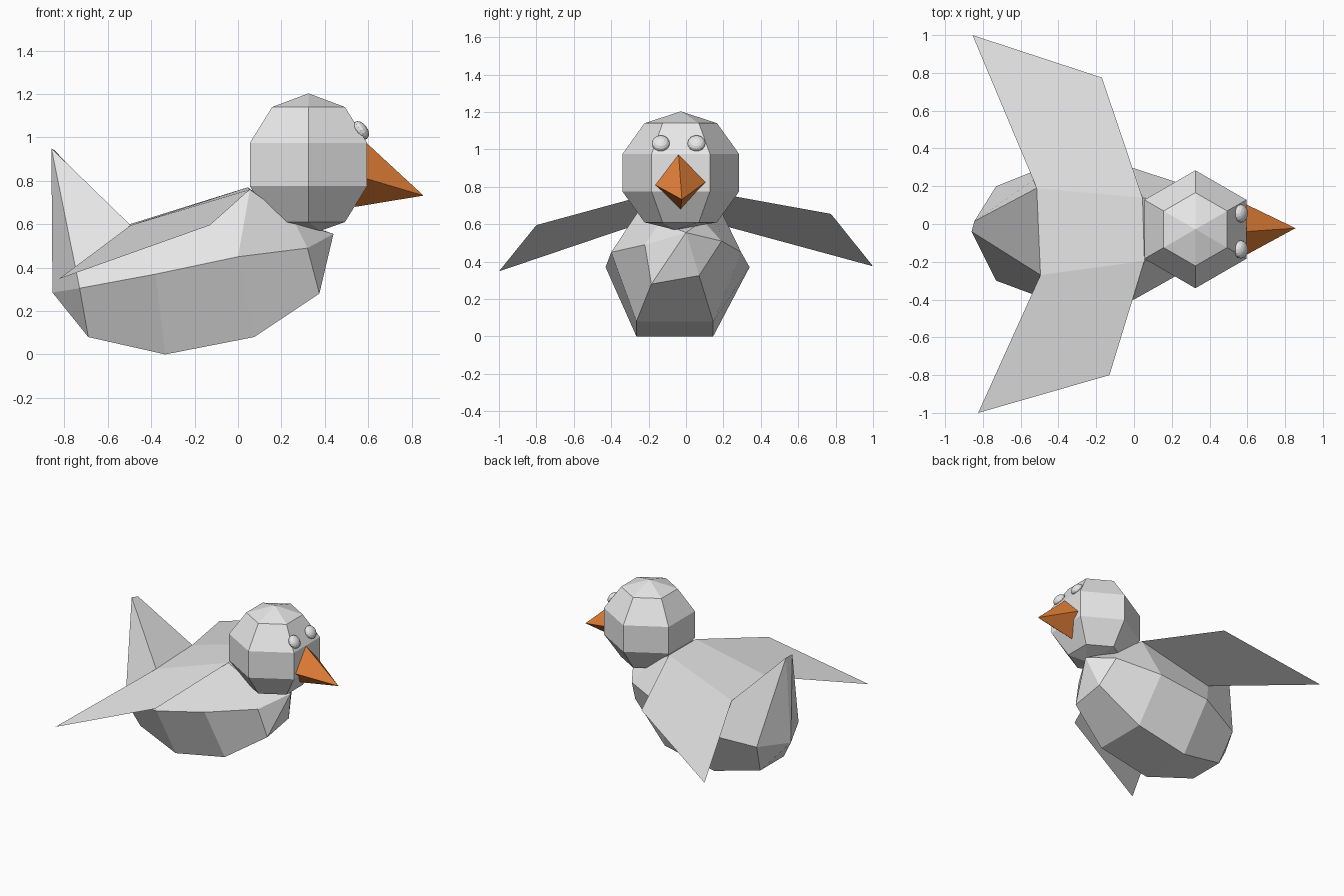
import bpy, bmesh, math
from mathutils import Matrix, Vector

if "Cube" in bpy.data.objects:
    bpy.data.objects.remove(bpy.data.objects["Cube"])


def material(name, rgb):
    m = bpy.data.materials.new(name)
    m.diffuse_color = (*rgb, 1)
    m.use_nodes = True
    m.node_tree.nodes["Principled BSDF"].inputs["Base Color"].default_value = m.diffuse_color
    return m


GREY = material("plumage grey", (0.8, 0.8, 0.8))
ORANGE = material("beak orange", (0.8, 0.22, 0.04))


def finish(name, bm, mat):
    bmesh.ops.recalc_face_normals(bm, faces=bm.faces[:])
    me = bpy.data.meshes.new(name)
    bm.to_mesh(me)
    bm.free()
    me.materials.append(mat)
    ob = bpy.data.objects.new(name, me)
    bpy.context.collection.objects.link(ob)
    return ob


def loft(name, start, rings, end, mat):
    """Skin a stack of equal rings, closed by a point at each end."""
    bm = bmesh.new()
    a, b = bm.verts.new(start), bm.verts.new(end)
    vr = [[bm.verts.new(p) for p in r] for r in rings]
    n = len(vr[0])
    for i in range(n):
        j = (i + 1) % n
        bm.faces.new((a, vr[0][i], vr[0][j]))
        bm.faces.new((b, vr[-1][j], vr[-1][i]))
        for r, s in zip(vr, vr[1:]):
            bm.faces.new((r[i], s[i], s[j], r[j]))
    return finish(name, bm, mat)


# Body: six-sided rings from breast to rump; the last ring's top is the raised tail
# Ring order: side, bottom, bottom, side, top, top
breast = [(0.32, -0.22, 0.49), (0.375, -0.185, 0.28), (0.375, 0.07, 0.325),
          (0.32, 0.19, 0.51), (0.26, 0.09, 0.62), (0.26, -0.14, 0.61)]
shoulder = [(0, -0.40, 0.45), (0.075, -0.265, 0.08), (0.075, 0.145, 0.08),
            (0, 0.295, 0.45), (0.045, 0.14, 0.77), (0.055, -0.195, 0.76)]
belly = [(-0.38, -0.43, 0.37), (-0.335, -0.265, 0), (-0.335, 0.145, 0),
         (-0.38, 0.34, 0.37), (-0.515, 0.19, 0.595), (-0.495, -0.27, 0.595)]
rump = [(-0.73, -0.30, 0.305), (-0.69, -0.18, 0.08), (-0.69, 0.10, 0.08),
        (-0.73, 0.20, 0.305), (-0.845, 0.015, 0.94), (-0.86, -0.04, 0.95)]
loft("body_and_tail", (0.44, 0.0, 0.555), [breast, shoulder, belly, rump],
     (-0.855, -0.03, 0.285), GREY)

# Wings: thin sheets growing from the upper edges of the back
for name, i, lead, tip in (
        ("right_wing", 5, (-0.13, -0.80, 0.595), (-0.825, -1.0, 0.348)),
        ("left_wing", 4, (-0.17, 0.775, 0.655), (-0.855, 1.0, 0.375))):
    bm = bmesh.new()
    f = bm.faces.new([bm.verts.new(p) for p in (shoulder[i], lead, tip, belly[i])])
    f.normal_update()
    ob = finish(name, bm, GREY)
    if ob.data.polygons[0].normal.z < 0:
        ob.data.flip_normals()

# Head: six-sided faceted ball
HX, HY = 0.325, -0.028
head = [[(HX + r * math.cos(t), HY + r * math.sin(t), z)
         for t in (math.radians(30 + 60 * k) for k in range(6))]
        for z, r in ((1.14, 0.194), (0.975, 0.312), (0.775, 0.312), (0.61, 0.194))]
loft("head", (HX, HY, 1.203), head, (0.38, -0.06, 0.57), GREY)

# Beak: four-sided spike
bm = bmesh.new()
base = [bm.verts.new(p) for p in ((0.592, -0.04, 0.975), (0.592, -0.165, 0.81),
                                  (0.54, -0.03, 0.68), (0.592, 0.105, 0.825))]
tip = bm.verts.new((0.855, -0.022, 0.732))
bm.faces.new(base)
for i in range(4):
    bm.faces.new((base[i], base[(i + 1) % 4], tip))
finish("beak", bm, ORANGE)

# Eyes: flattened balls lying on the sloping brow
tilt = Vector((0.165, 0, 0.118)).to_track_quat('Z', 'Y').to_matrix().to_4x4()
for name, y in (("right_eye", -0.135), ("left_eye", 0.056)):
    bm = bmesh.new()
    bmesh.ops.create_uvsphere(bm, u_segments=16, v_segments=8, radius=0.048)
    bm.transform(Matrix.Translation((0.566, y, 1.032)) @ tilt
                 @ Matrix.Diagonal((1, 1, 0.65, 1)))
    finish(name, bm, GREY)
